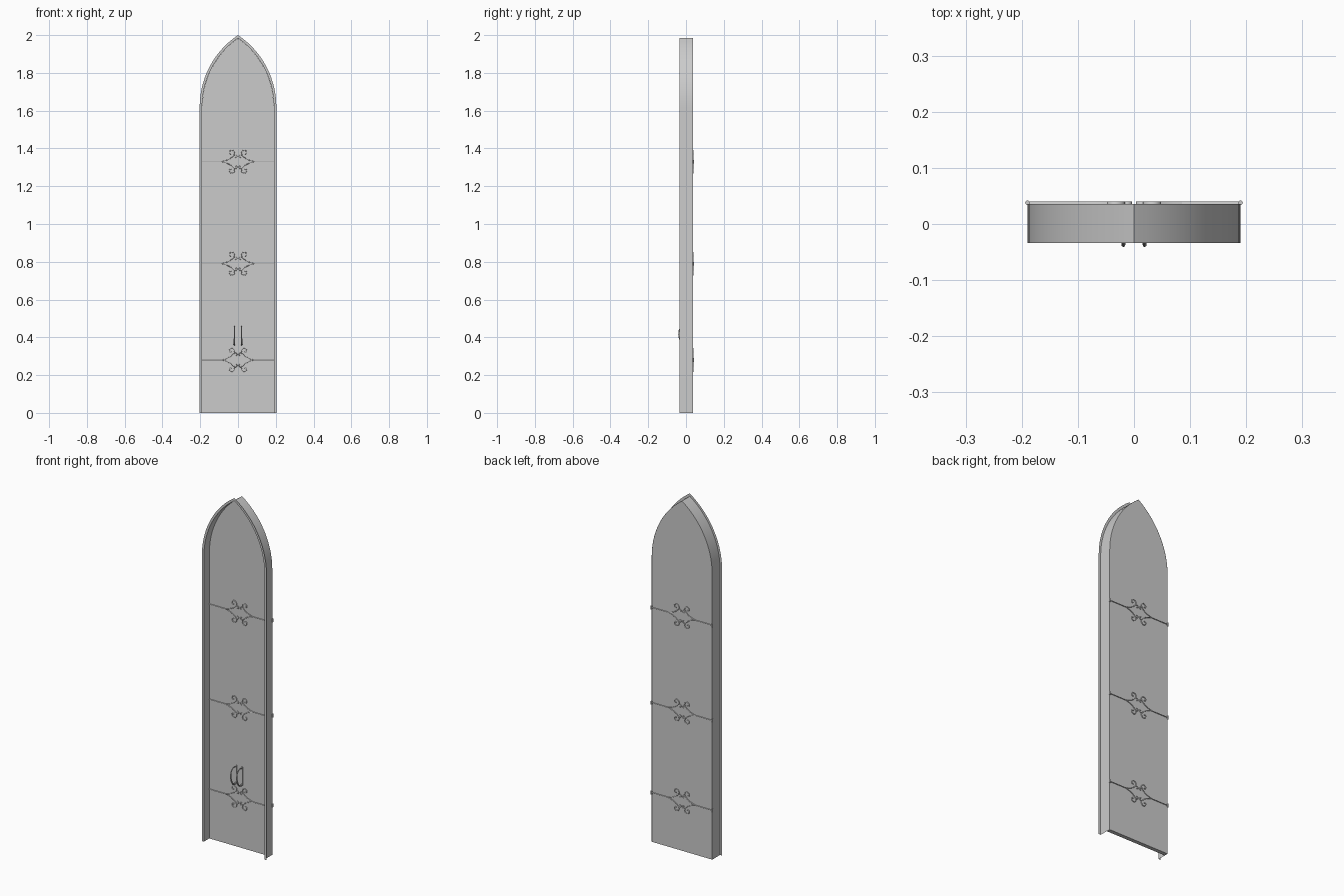
import bpy, bmesh, math
from mathutils import Matrix

cube = bpy.data.objects.get("Cube")
if cube:
    bpy.data.objects.remove(cube, do_unlink=True)

mat = bpy.data.materials.new("plain grey")
mat.use_nodes = True
grey = (0.6, 0.6, 0.6, 1)
mat.diffuse_color = grey
mat.node_tree.nodes["Principled BSDF"].inputs["Base Color"].default_value = grey

FRONT, BACK, PANEL_FRONT = -0.034, 0.036, 0.014
SPRING, OFFSET = 1.62, 0.254   # springing height, arc centre offset
INNER, OUTER = 0.19, 0.203     # half widths of wall and flange


def arch(half, steps=14):
    """Pointed arch outline from the right foot over the apex to the left foot."""
    r = half + OFFSET
    end = math.acos(OFFSET / r)
    side = [(half, 0)]
    for i in range(steps + 1):
        a = end * i / steps
        side.append((r * math.cos(a) - OFFSET, SPRING + r * math.sin(a)))
    return side + [(-x, z) for x, z in reversed(side[:-1])]


def finish(obj, smooth=True):
    obj.data.materials.clear()
    obj.data.materials.append(mat)
    if smooth:
        bpy.ops.object.select_all(action='DESELECT')
        obj.select_set(True)
        bpy.context.view_layer.objects.active = obj
        bpy.ops.object.shade_smooth_by_angle(angle=math.radians(30))
    return obj


def mesh_object(name, bm, smooth=True):
    me = bpy.data.meshes.new(name)
    bm.to_mesh(me)
    bm.free()
    obj = bpy.data.objects.new(name, me)
    bpy.context.collection.objects.link(obj)
    return finish(obj, smooth)


def sheet(name, a, ya, b, yb):
    """Open strip between two matching outlines."""
    bm = bmesh.new()
    va = [bm.verts.new((x, ya, z)) for x, z in a]
    vb = [bm.verts.new((x, yb, z)) for x, z in b]
    for i in range(len(a) - 1):
        bm.faces.new((va[i], va[i + 1], vb[i + 1], vb[i]))
    return mesh_object(name, bm)


def curve_object(name, paths, depth, extrude, matrix, resolution=4):
    """Smooth strokes with a bevelled section, turned into a mesh."""
    cu = bpy.data.curves.new(name, 'CURVE')
    cu.dimensions = '3D'
    cu.bevel_depth, cu.extrude = depth, extrude
    cu.bevel_resolution, cu.resolution_u = 1, resolution
    cu.use_fill_caps = True
    for path in paths:
        sp = cu.splines.new('BEZIER')
        sp.bezier_points.add(len(path) - 1)
        for bp, p in zip(sp.bezier_points, path):
            bp.co = (p[0], p[1], 0)
            bp.radius = p[2] if len(p) > 2 else 1
            bp.handle_left_type = bp.handle_right_type = 'AUTO'
    obj = bpy.data.objects.new(name, cu)
    bpy.context.collection.objects.link(obj)
    obj.matrix_world = matrix
    bpy.ops.object.select_all(action='DESELECT')
    obj.select_set(True)
    bpy.context.view_layer.objects.active = obj
    bpy.ops.object.convert(target='MESH')
    return finish(bpy.context.view_layer.objects.active)


# Frame: a reveal wall and a thin front flange
wall, rim = arch(INNER), arch(OUTER)
sheet("frame_wall", wall, BACK, wall, FRONT)
sheet("frame_flange", wall, FRONT, rim, FRONT)

# Door panel set at the back of the frame
bm = bmesh.new()
face = bm.faces.new([bm.verts.new((x, PANEL_FRONT, z)) for x, z in arch(INNER - 0.0005)])
ext = bmesh.ops.extrude_face_region(bm, geom=[face])
bmesh.ops.translate(bm, vec=(0, BACK - PANEL_FRONT, 0),
                    verts=[v for v in ext["geom"] if isinstance(v, bmesh.types.BMVert)])
bmesh.ops.recalc_face_normals(bm, faces=bm.faces)
mesh_object("door_panel", bm, smooth=False)

# Scrolled strap hinges, showing on both faces of the panel
upright = Matrix.Rotation(math.pi / 2, 4, 'X')
strap = [(0.19, 0), (0.13, 0), (0.075, 0)]
scroll = [(0.085, 0), (0.055, 0.01), (0.03, 0.026), (0.018, 0.045), (0.028, 0.06),
          (0.043, 0.056), (0.044, 0.042), (0.034, 0.042)]
curl = [(0.022, 0.034), (0.01, 0.036), (0.006, 0.026), (0.014, 0.022)]
strokes = []
for sx in (1, -1):
    strokes.append([(sx * x, z) for x, z in strap])
    for sz in (1, -1):
        strokes += [[(sx * x, sz * z) for x, z in s] for s in (scroll, curl)]
mid = (PANEL_FRONT + BACK) / 2
for label, z in (("lower", 0.28), ("middle", 0.79), ("upper", 1.33)):
    curve_object(label + "_hinge_straps", strokes, 0.002, 0.0135,
                 Matrix.Translation((0, mid, z)) @ upright)
    bm = bmesh.new()
    for sx in (1, -1):
        bmesh.ops.create_cone(bm, cap_ends=True, segments=12, radius1=0.004, radius2=0.004,
                              depth=0.02, matrix=Matrix.Translation((sx * INNER, BACK + 0.002, z)))
    mesh_object(label + "_hinge_barrels", bm)

# Pair of bowed pull handles with narrow back plates
bow = [(0.014, 0.365, 1.2), (-0.01, 0.362, 1.2), (-0.03, 0.385, 1.2), (-0.037, 0.425, 1),
       (-0.028, 0.45, 0.8), (-0.005, 0.458, 0.7), (0.014, 0.452, 0.7)]
side_plane = Matrix.Rotation(math.pi / 2, 4, 'Z') @ upright
for label, x in (("left", 0.019), ("right", -0.019)):
    curve_object(label + "_handle", [bow], 0.0035, 0, Matrix.Translation((x, 0, 0)) @ side_plane)
    bm = bmesh.new()
    bmesh.ops.create_cube(bm, size=1, matrix=Matrix.Translation((x, PANEL_FRONT - 0.002, 0.41))
                          @ Matrix.Diagonal((0.008, 0.005, 0.105, 1)))
    mesh_object(label + "_handle_plate", bm, smooth=False)
